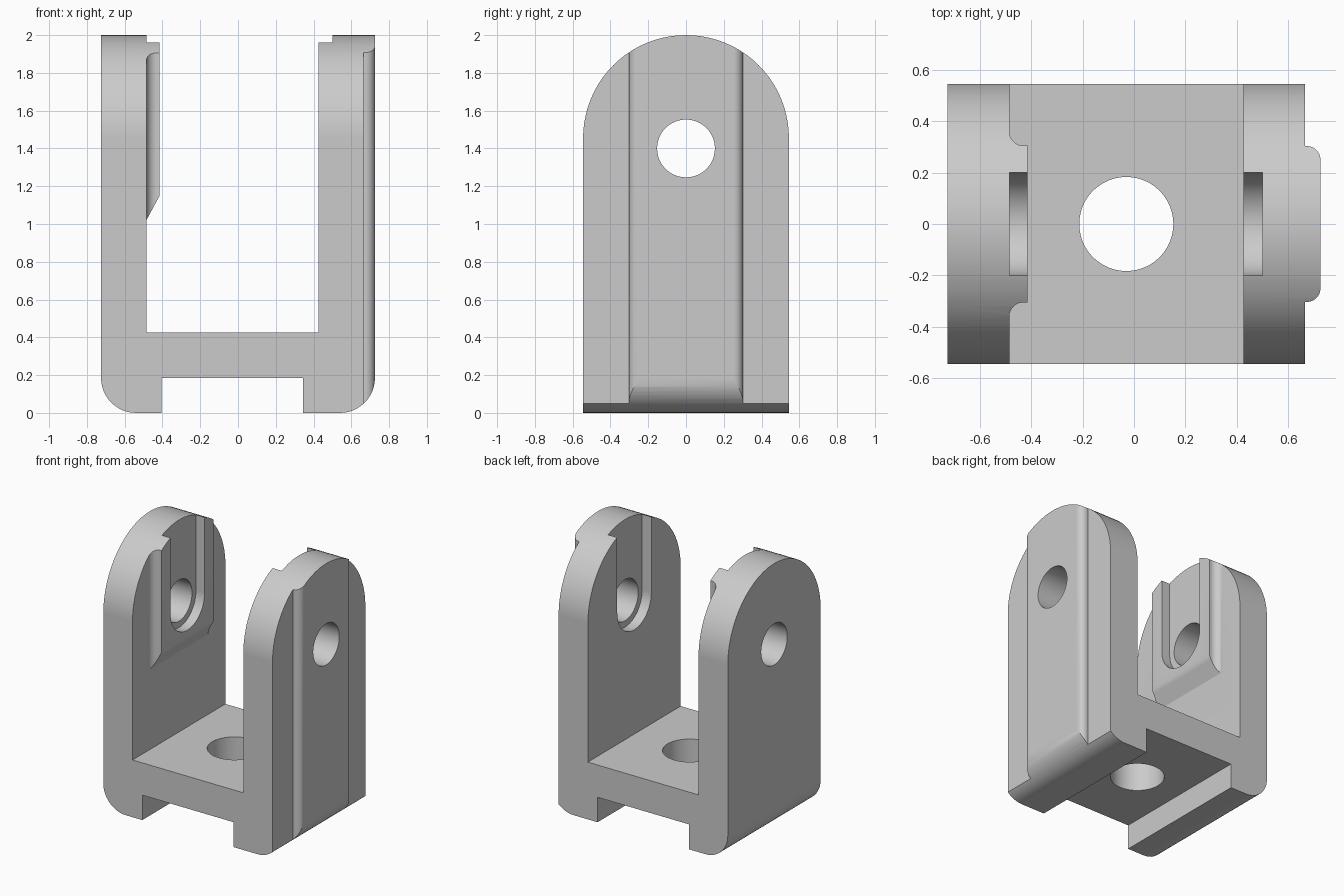
import bpy
import bmesh
from math import cos, sin, radians
from mathutils import Vector

if "Cube" in bpy.data.objects:
    bpy.data.objects.remove(bpy.data.objects["Cube"], do_unlink=True)

metal = bpy.data.materials.new("light_grey")
metal.use_nodes = True
metal.diffuse_color = (0.6, 0.6, 0.6, 1)
metal.node_tree.nodes["Principled BSDF"].inputs["Base Color"].default_value = (0.6, 0.6, 0.6, 1)


def arc(cx, cy, r, start, end, n=12):
    angles = [radians(start + (end - start) * i / n) for i in range(n + 1)]
    return [(cx + r * cos(a), cy + r * sin(a)) for a in angles]


def prism(name, outline, axis, lo, hi):
    """Extrude a 2D outline along x (outline in yz), y (xz) or z (xy)."""
    place = {"x": lambda a, b, h: (h, a, b),
             "y": lambda a, b, h: (a, h, b),
             "z": lambda a, b, h: (a, b, h)}[axis]
    bm = bmesh.new()
    face = bm.faces.new([bm.verts.new(place(a, b, lo)) for a, b in outline])
    extruded = bmesh.ops.extrude_face_region(bm, geom=[face])["geom"]
    moved = [v for v in extruded if isinstance(v, bmesh.types.BMVert)]
    bmesh.ops.translate(bm, verts=moved, vec=Vector(place(0, 0, hi - lo)))
    bmesh.ops.recalc_face_normals(bm, faces=bm.faces)
    mesh = bpy.data.meshes.new(name)
    bm.to_mesh(mesh)
    bm.free()
    mesh.materials.append(metal)
    obj = bpy.data.objects.new(name, mesh)
    bpy.context.collection.objects.link(obj)
    return obj


def combine(target, tool, operation):
    """Apply a boolean and throw the tool away."""
    mod = target.modifiers.new(operation, "BOOLEAN")
    mod.operation = operation
    mod.solver = "EXACT"
    mod.object = tool
    bpy.context.view_layer.objects.active = target
    bpy.ops.object.modifier_apply(modifier=mod.name)
    bpy.data.objects.remove(tool, do_unlink=True)


def slot(lo, hi):
    """Open-topped slot with a round bottom around the pivot hole."""
    return prism("slot_cutter", arc(0, 1.4, 0.2, 180, 360, 24) + [(0.2, 2.3), (-0.2, 2.3)], "x", lo, hi)


# U-shaped bracket with rounded lower corners and a channel underneath
LEFT, RIGHT, BEND = -0.725, 0.725, 0.185
INNER_L, INNER_R, FLOOR = -0.485, 0.425, 0.425
bracket = prism(
    "bracket",
    arc(LEFT + BEND, BEND, BEND, 180, 270)
    + [(-0.405, 0), (-0.405, 0.185), (0.345, 0.185), (0.345, 0)]
    + arc(RIGHT - BEND, BEND, BEND, 270, 360)
    + [(RIGHT, 2.2), (INNER_R, 2.2), (INNER_R, FLOOR), (INNER_L, FLOOR), (INNER_L, 2.2), (LEFT, 2.2)],
    "y", -0.7, 0.7)

# Raised pad inside one arm: filleted sides, sloped lower end, slot
PAD = -0.415
pad = prism(
    "pad",
    [(-0.6, -0.36)] + arc(INNER_L + 0.055, -0.36, 0.055, 180, 90)
    + [(PAD, -0.305), (PAD, 0.305)]
    + arc(INNER_L + 0.055, 0.36, 0.055, 270, 180) + [(-0.6, 0.36)],
    "z", 0.5, 2.2)
slope = prism("slope_cutter", [(-0.7, 0.62), (-0.345, 1.28), (-0.345, 0.3), (-0.7, 0.3)], "y", -0.6, 0.6)
combine(pad, slope, "DIFFERENCE")
combine(pad, slot(-0.65, -0.3), "DIFFERENCE")
combine(bracket, pad, "UNION")

# Rounded arm tops
HALF = 0.545
arch = prism("arch_shape", arc(0, 2 - HALF, HALF, 0, 180, 40) + [(-HALF, -0.2), (HALF, -0.2)], "x", -1, 1)
combine(bracket, arch, "INTERSECT")

# Outer rib with rounded long edges on the other arm
STEP, RIB = 0.665, 0.303
for side in (-1, 1):
    outline = [(STEP, 0.8), (STEP, RIB)] + arc(RIGHT - 0.052, RIB - 0.052, 0.052, 90, 0) + [(RIGHT, 0.2), (0.9, 0.2), (0.9, 0.8)]
    cutter = prism("rib_cutter", [(x, side * y) for x, y in outline], "z", -0.2, 2.3)
    combine(bracket, cutter, "DIFFERENCE")

# Slot in the ribbed arm, pivot hole through both arms, floor hole
combine(bracket, slot(0.2, 0.5), "DIFFERENCE")
combine(bracket, prism("pivot_cutter", arc(0, 1.4, 0.153, 0, 352.5, 47), "x", -1, 1), "DIFFERENCE")
combine(bracket, prism("floor_cutter", arc(-0.03, 0, 0.183, 0, 352.5, 47), "z", -0.3, 0.9), "DIFFERENCE")

# Smooth curves, crisp edges, flat large faces
bpy.ops.object.select_all(action="DESELECT")
bracket.select_set(True)
bpy.context.view_layer.objects.active = bracket
bpy.ops.object.shade_smooth_by_angle(angle=radians(30))
weighted = bracket.modifiers.new("weighted_normals", "WEIGHTED_NORMAL")
weighted.keep_sharp = True
